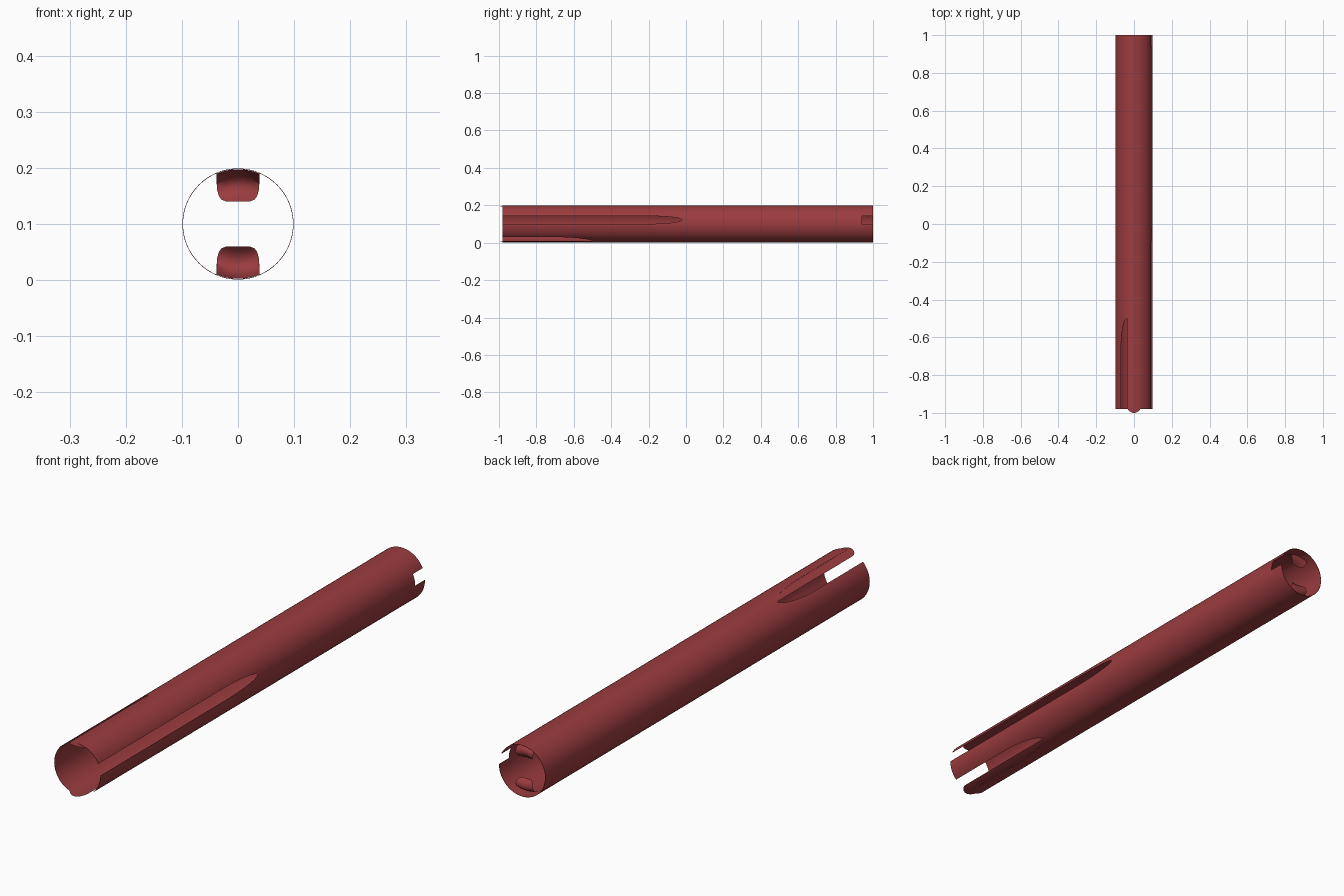
import bpy, bmesh, math

if "Cube" in bpy.data.objects:
    bpy.data.objects.remove(bpy.data.objects["Cube"])

R = 0.099          # tube radius
ZC = 0.1           # height of the tube axis
FRONT = -0.98      # front rim of the tube

red = bpy.data.materials.new("dark_red")
red.diffuse_color = (0.33, 0.045, 0.05, 1)
red.use_nodes = True
red.node_tree.nodes["Principled BSDF"].inputs["Base Color"].default_value = red.diffuse_color


def make_object(name, bm):
    bmesh.ops.recalc_face_normals(bm, faces=bm.faces)
    mesh = bpy.data.meshes.new(name)
    bm.to_mesh(mesh)
    bm.free()
    obj = bpy.data.objects.new(name, mesh)
    bpy.context.collection.objects.link(obj)
    return obj


def smooth(obj):
    obj.data.materials.clear()
    obj.data.materials.append(red)
    bpy.ops.object.select_all(action='DESELECT')
    obj.select_set(True)
    bpy.context.view_layer.objects.active = obj
    bpy.ops.object.shade_smooth_by_angle(angle=math.radians(40))


def slot_cutter(name, angle, outline):
    # prism: outline of (sideways, along y), extruded radially through one wall
    a = math.radians(angle)
    out, side = (math.cos(a), math.sin(a)), (-math.sin(a), math.cos(a))
    bm = bmesh.new()
    rings = []
    for r in (0.06, 0.14):
        rings.append([bm.verts.new((out[0] * r + side[0] * t, y, ZC + out[1] * r + side[1] * t))
                      for t, y in outline])
    n = len(outline)
    bm.faces.new(rings[0])
    bm.faces.new(rings[1])
    for i in range(n):
        j = (i + 1) % n
        bm.faces.new((rings[0][i], rings[0][j], rings[1][j], rings[1][i]))
    obj = make_object(name, bm)
    obj.hide_render = True
    return obj


def tapered(half, tip, taper=0.2):
    # open at the front rim, elliptical point at the inner end
    pts = [(-half, -1.1)]
    for i in range(17):
        a = math.pi * (1 - i / 16)
        pts.append((half * math.cos(a), tip - taper + taper * math.sin(a)))
    return pts + [(half, -1.1)]


# thin-walled tube, open at both ends
bm = bmesh.new()
rings = []
N = 64
for y in (FRONT, 1.0):
    rings.append([bm.verts.new((R * math.cos(2 * math.pi * i / N), y, ZC + R * math.sin(2 * math.pi * i / N)))
                  for i in range(N)])
for i in range(N):
    j = (i + 1) % N
    bm.faces.new((rings[0][i], rings[0][j], rings[1][j], rings[1][i]))
tube = make_object("tube", bm)
wall = tube.modifiers.new("wall", 'SOLIDIFY')
wall.thickness = 0.001
wall.offset = -1

# slots at the front end and one small notch at the back rim
cutters = [
    slot_cutter("top_slot_cutter", 113, tapered(0.037, -0.5)),
    slot_cutter("bottom_slot_cutter", 293, tapered(0.037, -0.5)),
    slot_cutter("side_slot_cutter", 13, tapered(0.022, -0.02)),
    slot_cutter("notch_cutter", 13, [(-0.022, 0.94), (0.022, 0.94), (0.022, 1.1), (-0.022, 1.1)]),
]
for c in cutters:
    cut = tube.modifiers.new(c.name, 'BOOLEAN')
    cut.operation = 'DIFFERENCE'
    cut.solver = 'EXACT'
    cut.object = c
bpy.context.view_layer.update()
result = bpy.data.meshes.new_from_object(tube.evaluated_get(bpy.context.evaluated_depsgraph_get()))
tube.modifiers.clear()
tube.data = result
for c in cutters:
    bpy.data.objects.remove(c)
smooth(tube)


def spring_strip(name, sign):
    # long strip lying inside the wall: (y, half width, inward depth)
    W, r = 0.038, 0.0975
    path = [(-0.96 - 0.04 * math.sin(a), W * max(math.cos(a), 0.08), 0)
            for a in [math.pi / 2 * (1 - i / 6) for i in range(7)]]
    path += [(-0.5, W, 0), (0, W, 0), (0.5, W, 0), (0.92, W, 0)]
    # hooked back end
    path += [(0.945, W, 0.002), (0.968, W, 0.008), (0.984, W, 0.018), (0.988, 0.037, 0.03),
             (0.984, 0.034, 0.042), (0.978, 0.029, 0.05), (0.972, 0.021, 0.055), (0.97, 0.01, 0.057)]
    bm = bmesh.new()
    rows = []
    for y, w, d in path:
        row = []
        for k in range(-3, 4):
            x = w * k / 3
            z = math.sqrt(r * r - x * x) - d
            row.append(bm.verts.new((sign * x, y, ZC + sign * z)))
        rows.append(row)
    for a, b in zip(rows, rows[1:]):
        for k in range(6):
            bm.faces.new((a[k], a[k + 1], b[k + 1], b[k]))
    smooth(make_object(name, bm))


spring_strip("top_strip", 1)
spring_strip("bottom_strip", -1)
